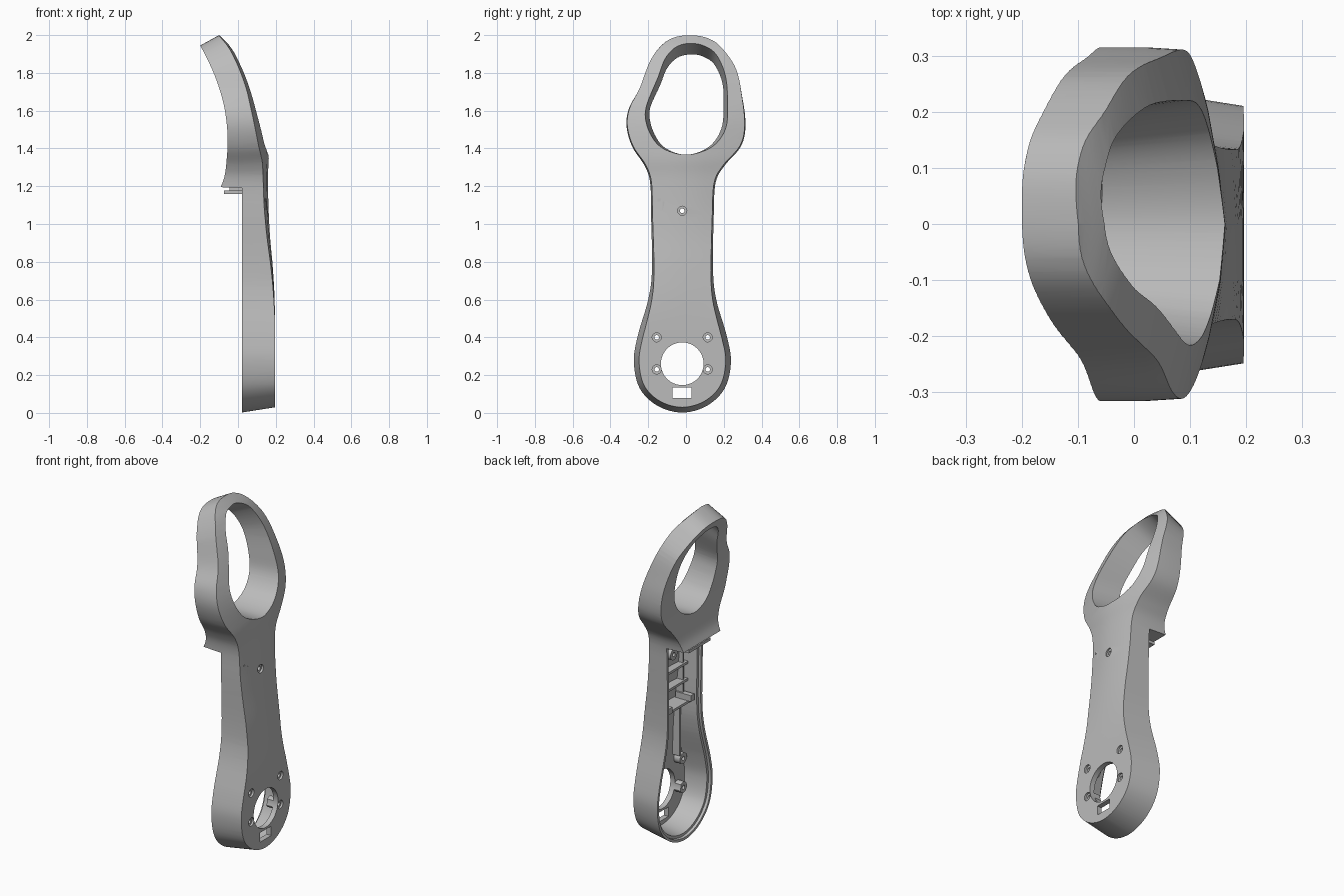
import bpy, bmesh, math
from mathutils import Vector

if "Cube" in bpy.data.objects:
    bpy.data.objects.remove(bpy.data.objects["Cube"])

grey = bpy.data.materials.new("plain grey")
grey.use_nodes = True
grey.diffuse_color = (0.5, 0.5, 0.5, 1)
grey.node_tree.nodes["Principled BSDF"].inputs["Base Color"].default_value = (0.5, 0.5, 0.5, 1)


def spline(pts, steps=6, closed=False):
    """Smooth curve through 2D points."""
    pts = [Vector(p) for p in pts]
    n, out = len(pts), []
    for i in range(n if closed else n - 1):
        if closed:
            a, b, c, d = (pts[(i + k) % n] for k in (-1, 0, 1, 2))
        else:
            a, b, c, d = (pts[min(max(i + k, 0), n - 1)] for k in (-1, 0, 1, 2))
        for s in range(steps):
            t = s / steps
            out.append(0.5 * (2 * b + (c - a) * t + (2 * a - 5 * b + 4 * c - d) * t * t
                              + (3 * b - a - 3 * c + d) * t ** 3))
    return out if closed else out + [pts[-1]]


def inset(loop, amount):
    """Move a closed loop inwards; amount is a function of height."""
    n = len(loop)
    area = sum(loop[i].cross(loop[(i + 1) % n]) for i in range(n))
    sign = 1 if area > 0 else -1
    out = []
    for i, p in enumerate(loop):
        t = (loop[(i + 1) % n] - loop[i - 1]).normalized()
        out.append(p + Vector((-t.y, t.x)) * sign * amount(p.y))
    return out


def loft(name, rings):
    """Closed solid through matching rings."""
    bm = bmesh.new()
    rows = [[bm.verts.new(p) for p in r] for r in rings]
    n = len(rows[0])
    for a, b in zip(rows, rows[1:]):
        for i in range(n):
            j = (i + 1) % n
            bm.faces.new((a[i], a[j], b[j], b[i]))
    bm.faces.new(rows[0])
    bm.faces.new(rows[-1])
    bmesh.ops.recalc_face_normals(bm, faces=bm.faces)
    me = bpy.data.meshes.new(name)
    bm.to_mesh(me)
    bm.free()
    me.materials.append(grey)
    ob = bpy.data.objects.new(name, me)
    bpy.context.collection.objects.link(ob)
    return ob


def box(name, x, y, z):
    return loft(name, [[(v, y[0], z[0]), (v, y[1], z[0]), (v, y[1], z[1]), (v, y[0], z[1])] for v in x])


def disc(name, y, z, r, x, n=32):
    return loft(name, [[(v, y + r * math.cos(k * math.tau / n), z + r * math.sin(k * math.tau / n))
                        for k in range(n)] for v in x])


def boolean(ob, other, op):
    mod = ob.modifiers.new(op, "BOOLEAN")
    mod.operation, mod.object, mod.solver = op, other, "EXACT"
    bpy.context.view_layer.objects.active = ob
    bpy.ops.object.modifier_apply(modifier=mod.name)
    bpy.data.objects.remove(other)
    return ob


# Side profile of the face and of the back, as (x, z)
face = spline([(.195, -.05), (.195, .2), (.195, .55), (.185, .76), (.167, .97), (.158, 1.23), (.162, 1.37),
               (.138, 1.56), (.07, 1.75), (-.015, 1.91), (-.1, 2), (-.16, 2.06)])
back = spline([(-.26, 2.04), (-.2, 1.945), (-.125, 1.79), (-.075, 1.63), (-.055, 1.47),
               (-.06, 1.34), (-.072, 1.25), (-.092, 1.195)])

# Outline seen square on to the face, as (y, z)
outline = spline([(.03, 2), (-.06, 1.99), (-.13, 1.95), (-.19, 1.87), (-.245, 1.73), (-.3, 1.62), (-.315, 1.52),
                  (-.285, 1.41), (-.22, 1.31), (-.19, 1.22), (-.185, 1.05), (-.18, .76), (-.2, .6), (-.255, .41),
                  (-.276, .27), (-.245, .13), (-.15, .037), (-.02, .002), (.11, .037), (.205, .13),
                  (.238, .27), (.215, .41), (.16, .6), (.143, .76), (.147, 1.05), (.157, 1.22),
                  (.205, 1.31), (.29, 1.41), (.315, 1.52), (.298, 1.68), (.262, 1.84), (.18, 1.95), (.11, 1.99)],
                 closed=True)
opening = spline([(.03, 1.957), (-.05, 1.94), (-.11, 1.88), (-.15, 1.78), (-.215, 1.62), (-.21, 1.52),
                  (-.16, 1.43), (-.09, 1.385), (0, 1.367), (.09, 1.385), (.165, 1.43), (.215, 1.51),
                  (.225, 1.61), (.215, 1.78), (.165, 1.9), (.1, 1.945)], closed=True)


def face_x(z):
    for a, b in zip(face, face[1:]):
        if a.y <= z <= b.y:
            return a.x + (b.x - a.x) * (z - a.y) / (b.y - a.y)
    return face[-1].x


def draft(z):
    return .03 if z < .45 else max(.012, .03 - (z - .45) * .06)


def tilted(loop, x, taper=0):
    """Ring at depth x, leaning with the curve of the head."""
    out = []
    for p in loop:
        d = x - face_x(p.y)
        out.append((x, p.x * (1 + taper * d), p.y + max(0, p.y - 1.6) / .4 * .55 * d))
    return out


def outline_solid(name, margin):
    base = inset(outline, lambda z: margin) if margin else outline
    return loft(name, [tilted(base, -.32), tilted(base, .02),
                       tilted(inset(base, draft), .21)])


def profile_solid(name, front, rest):
    """Side profile swept across the width, with a crowned face."""
    rings = []
    for y, drop in ((-.4, .085), (-.3, .055), (-.2, .028), (-.1, .008), (0, 0),
                    (.1, .012), (.2, .03), (.3, .055), (.4, .085)):
        ring = [(p.x - drop * min(1, max(0, (p.y - .5) / .6)), y, p.y) for p in front]
        rings.append(ring + [(p[0], y, p[1]) for p in rest])
    return loft(name, rings)


# Main shell
shell = outline_solid("handle_shell", 0)
boolean(shell, profile_solid("profile", face, back + [(.02, 1.19), (.02, -.05)]), "INTERSECT")
boolean(shell, loft("ring_cutter", [tilted(opening, x, .6) for x in (-.32, .25)]), "DIFFERENCE")

# Hollow interior and the stepped rim around its open back
floor = [p - Vector((.03, 0)) for p in face if p.y < 1.17]
floor.append(Vector((face_x(1.17) - .03, 1.17)))
cavity = outline_solid("cavity", .03)
boolean(cavity, profile_solid("cavity_profile", floor, [(-.1, 1.17), (-.1, -.05)]), "INTERSECT")
boolean(shell, cavity, "DIFFERENCE")
step = outline_solid("step", .015)
boolean(step, box("step_box", (-.1, .035), (-.4, .4), (-.05, 1.175)), "INTERSECT")
boolean(shell, step, "DIFFERENCE")

# Screw posts, then countersunk screw holes
screws = [(y, z) for y in (-.155, .115) for z in (.23, .4)] + [(-.02, 1.07)]
for y, z in screws:
    fx = face_x(z)
    boolean(shell, disc("post", y, z, .032, (fx - .07, fx - .02)), "UNION")
for y, z in screws:
    fx = face_x(z)
    boolean(shell, disc("screw_hole", y, z, .012, (fx - .1, .3)), "DIFFERENCE")
    boolean(shell, disc("countersink", y, z, .024, (fx - .012, .3)), "DIFFERENCE")

# Round window and the small slot below it
boolean(shell, disc("window_cutter", -.02, .26, .113, (.1, .3), 64), "DIFFERENCE")
boolean(shell, box("slot_cutter", (.1, .3), (-.072, .03), (.08, .135)), "DIFFERENCE")

# Latch tab under the lip
box("latch_tab", (-.075, .03), (-.12, .08), (1.16, 1.177))
box("latch_stem", (-.045, .03), (-.1, .06), (1.175, 1.2))

# Inner cross ribs and long rails
for i, z in enumerate((.76, .87, .97, 1.12)):
    box("cross_rib_%d" % (i + 1), (.09 if i else .06, face_x(z) - .015), (-.15, .11), (z, z + .014))
for side, y in (("right", -.125), ("left", .08)):
    box(side + "_rail", (.1, .15), (y, y + .012), (.76, 1.12))
    box(side + "_lower_rail", (.12, .175), (y, y + .012), (.43, .76))
    box(side + "_clip", (.04, .14), (y - .01, y + .022), (.775, .81))

# Smooth shading with sharp edges kept
bpy.ops.object.select_all(action="DESELECT")
shell.select_set(True)
bpy.context.view_layer.objects.active = shell
bpy.ops.object.shade_smooth_by_angle(angle=math.radians(30))
